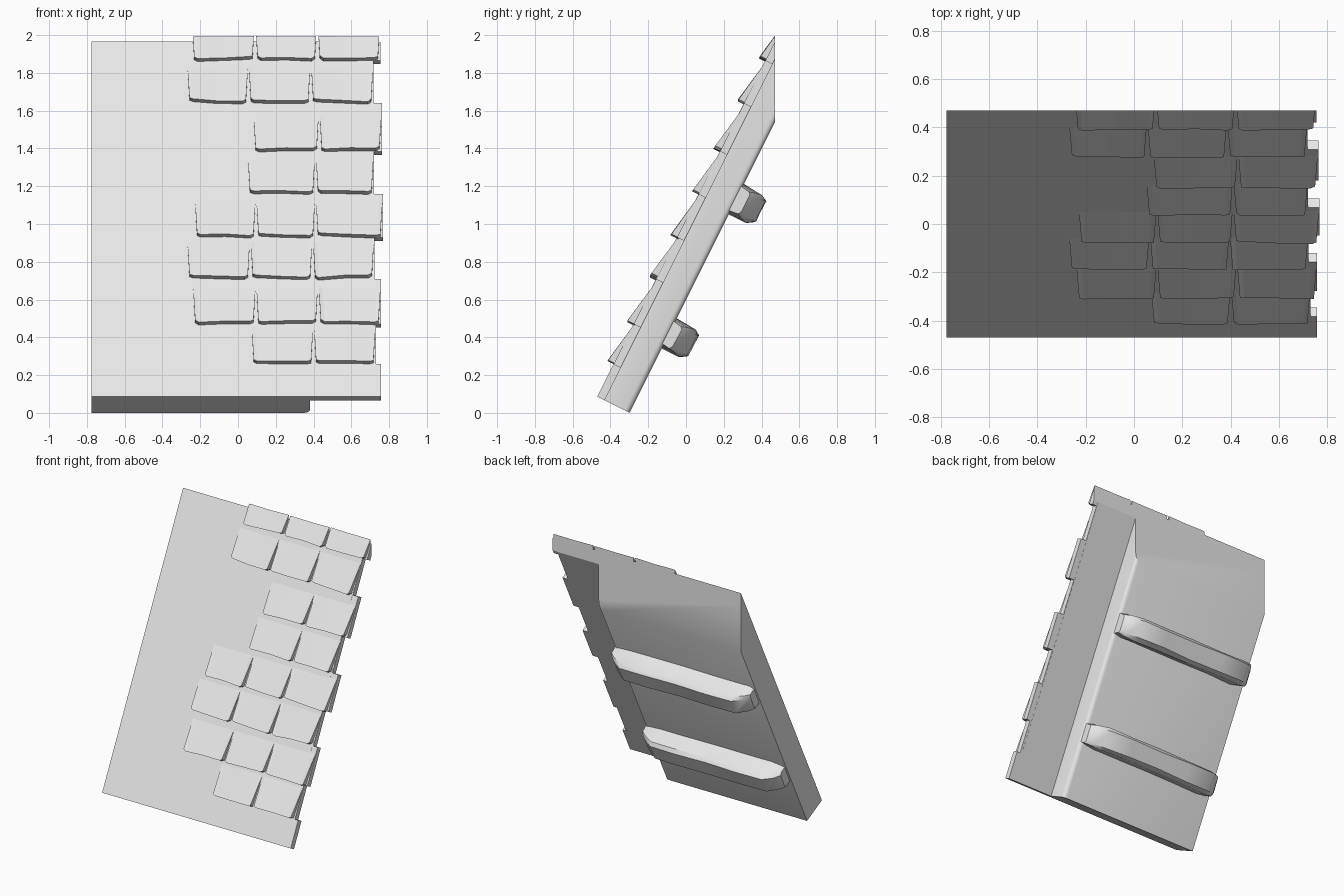
import bpy, bmesh, math, random
from mathutils import Vector

random.seed(4)
cube = bpy.data.objects.get("Cube")
if cube:
    bpy.data.objects.remove(cube, do_unlink=True)

grey = bpy.data.materials.new("plain_grey")
grey.use_nodes = True
GREY = (0.8, 0.8, 0.8, 1)
grey.diffuse_color = GREY
grey.node_tree.nodes["Principled BSDF"].inputs["Base Color"].default_value = GREY

# Roof plane: rises 2 up for every 1 back, cut upright at the ridge
EAVE_Y, EAVE_Z, RIDGE_Y = -0.47, 0.086, 0.47
UP = Vector((0, 1, 2)).normalized()
OUT = Vector((0, -2, 1)).normalized()
THICK, SKIN = 0.192, 0.043
LEFT, INNER, EDGE = -0.775, 0.38, 0.715


def on_roof(x, z, h):
    """Point at height z on the roof plane, lifted h along its normal."""
    return Vector((x, EAVE_Y + (z - EAVE_Z) / 2, z)) + OUT * h


def finish(name, bm, smooth=None):
    # trim everything at the upright ridge cut
    cut = bmesh.ops.bisect_plane(bm, geom=bm.verts[:] + bm.edges[:] + bm.faces[:],
                                 plane_co=(0, RIDGE_Y, 0), plane_no=(0, 1, 0), clear_outer=True)
    edges = [e for e in cut["geom_cut"] if isinstance(e, bmesh.types.BMEdge)]
    if edges:
        bmesh.ops.holes_fill(bm, edges=edges)
    bmesh.ops.recalc_face_normals(bm, faces=bm.faces[:])
    mesh = bpy.data.meshes.new(name)
    bm.to_mesh(mesh)
    bm.free()
    mesh.materials.append(grey)
    obj = bpy.data.objects.new(name, mesh)
    bpy.context.collection.objects.link(obj)
    if smooth:
        bpy.ops.object.select_all(action="DESELECT")
        bpy.context.view_layer.objects.active = obj
        obj.select_set(True)
        bpy.ops.object.shade_smooth_by_angle(angle=math.radians(smooth))
    return obj


def loft(rings):
    """Skin a list of equal closed rings and cap both ends."""
    bm = bmesh.new()
    loops = [[bm.verts.new(p) for p in ring] for ring in rings]
    n = len(loops[0])
    for a, b in zip(loops, loops[1:]):
        for i in range(n):
            j = (i + 1) % n
            bm.faces.new((a[i], a[j], b[j], b[i]))
    bm.faces.new(loops[0])
    bm.faces.new(loops[-1])
    return bm


def board(x0, x1, z0, z1, h0, h1):
    return loft([[on_roof(x, z0, h0), on_roof(x, z0, h1),
                  on_roof(x, z1, h1), on_roof(x, z1, h0)] for x in (x0, x1)])


# Thick roof body with a rounded lower corner beside the overhang
bm = board(LEFT, INNER, EAVE_Z, 2.4, -THICK, -SKIN)
corner = [e for e in bm.edges if all(
    abs(v.co.x - INNER) < 1e-4 and
    abs((v.co - on_roof(0, EAVE_Z, 0)).dot(OUT) + THICK) < 1e-4 for v in e.verts)]
bmesh.ops.bevel(bm, geom=corner, offset=0.03, segments=3, affect="EDGES", profile=0.5)
finish("roof_body", bm, 35)

# Thin skin that overhangs the body
finish("roof_skin", board(LEFT, EDGE, EAVE_Z, 2.2, -SKIN, 0))

# Shingle rows: lower edge height, then the joints from left to right
ROWS = [
    (0.26, (0.07, 0.40, 0.73)),
    (0.47, (-0.24, 0.095, 0.425, 0.757)),
    (0.71, (-0.27, 0.065, 0.395, 0.722)),
    (0.93, (-0.23, 0.095, 0.41, 0.767)),
    (1.16, (0.05, 0.41, 0.72)),
    (1.385, (0.08, 0.43, 0.762)),
    (1.64, (-0.27, 0.055, 0.385, 0.718)),
    (1.865, (-0.245, 0.09, 0.42, 0.754)),
]


def shingle(name, x0, x1, z):
    """Wedge that sinks into the skin, with a slightly wavy lower edge."""
    rings = []
    tilt = random.uniform(-0.012, 0.012)
    for t in (0, 0.06, 0.5, 0.94, 1):
        x = x0 + (x1 - x0) * t
        corner_lift = 0.008 if t in (0, 1) else 0
        low = z + tilt * (t - 0.5) + random.uniform(-0.003, 0.003) + corner_lift
        x_low = x + (0.5 - t) * 0.022
        h = 0.034 + random.uniform(-0.003, 0.003)
        rings.append([on_roof(x_low, low, -0.01), on_roof(x_low, low, h),
                      on_roof(x, z + 0.2, -0.001), on_roof(x, z + 0.2, -0.01)])
    finish(name, loft(rings))


tops = [row[0] for row in ROWS[1:]] + [2.2]
for r, ((z, joints), top) in enumerate(zip(ROWS, tops)):
    for c, (a, b) in enumerate(zip(joints, joints[1:])):
        shingle(f"shingle_{r + 1}_{c + 1}", a + 0.002, b - 0.002, z)
    # stepped end of the overhang beside each row
    finish(f"overhang_step_{r + 1}", board(0.6, joints[-1], z, top, 0.001 - SKIN, -0.001))
finish("eave_step", board(0.6, 0.757, EAVE_Z, ROWS[0][0], -SKIN, 0))


# Rough-hewn battens under the roof, chamfered at both ends
def batten(name, z):
    rings = []
    for x, depth, shrink in ((0.37, 0.05, 0.8), (0.33, 0.09, 0.92), (0.25, 0.14, 1), (0.05, 0.142, 1),
                             (-0.2, 0.138, 1), (-0.45, 0.143, 1), (-0.66, 0.14, 1),
                             (-0.73, 0.1, 0.95), (-0.76, 0.06, 0.85)):
        base = on_roof(x, EAVE_Z, -THICK)
        base += UP * ((z - base.z) / UP.z)
        ring = []
        for s, d in ((-0.085, -0.02), (-0.085, depth * 0.75), (-0.062, depth),
                     (0.06, depth), (0.078, depth * 0.8), (0.088, -0.02)):
            wobble = random.uniform(-0.005, 0.005)
            ring.append(base + UP * (s * shrink + wobble) - OUT * (d + wobble))
        rings.append(ring)
    finish(name, loft(rings), 35)


batten("lower_batten", 0.42)
batten("upper_batten", 1.13)
